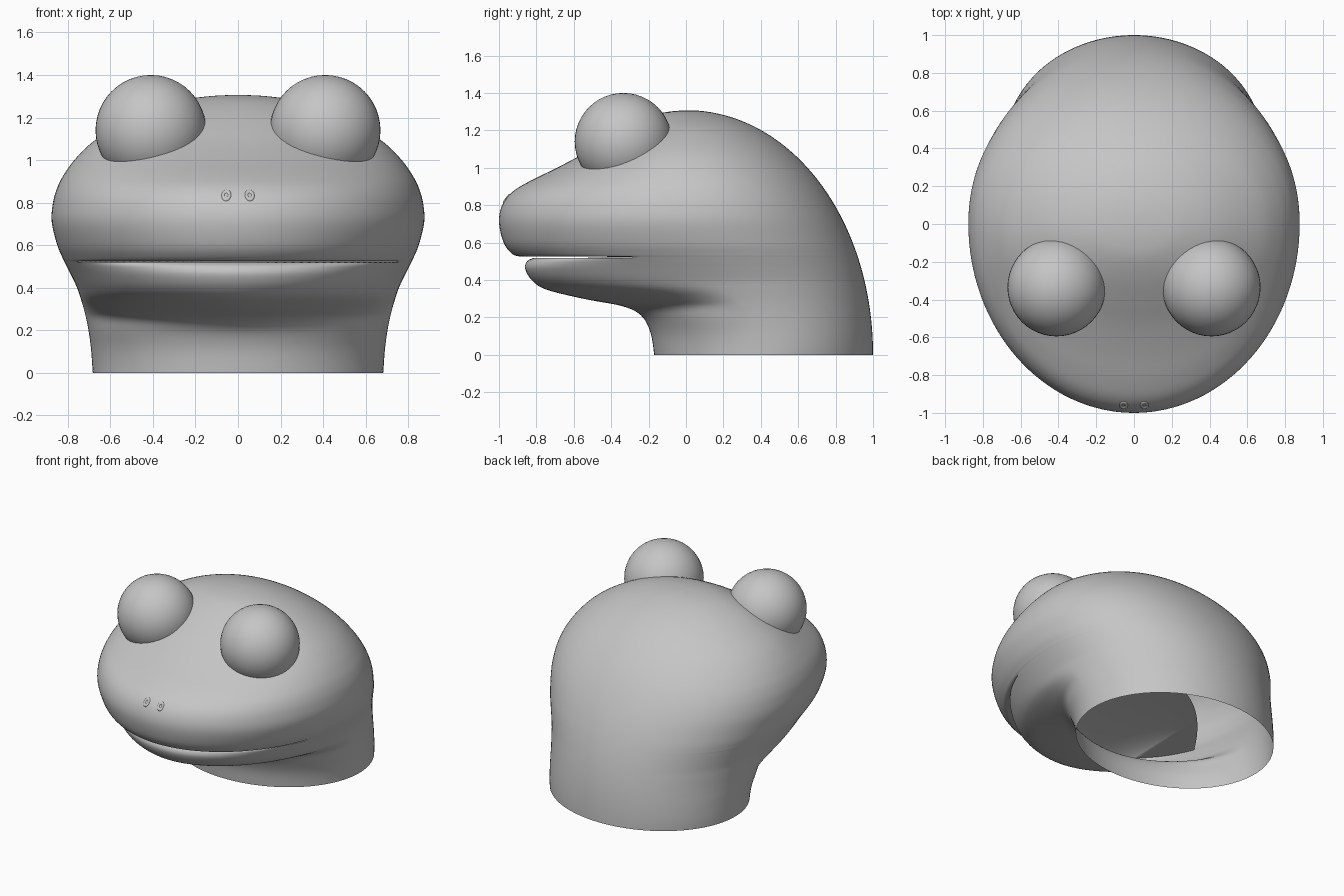
import bpy
import bmesh
import math
from mathutils import Vector

cube = bpy.data.objects.get("Cube")
if cube:
    bpy.data.objects.remove(cube, do_unlink=True)

SEGMENTS = 128
STEPS = 5
TOP = 1.308

# Single grey skin colour
skin = bpy.data.materials.new("grey_skin")
skin.use_nodes = True
grey = (0.56, 0.56, 0.56, 1)
skin.diffuse_color = grey
skin.node_tree.nodes["Principled BSDF"].inputs["Base Color"].default_value = grey

# Level sections: height, front y, half width, pull into the mouth
NECK_AND_JAW = [
    (0.00, -0.17, 0.683, 0),
    (0.12, -0.19, 0.692, 0),
    (0.21, -0.24, 0.705, 0),
    (0.26, -0.34, 0.715, 0),
    (0.30, -0.55, 0.725, 0),
    (0.35, -0.75, 0.74, 0),
    (0.40, -0.825, 0.757, 0),
    (0.46, -0.86, 0.785, 0),
    (0.50, -0.885, 0.805, 0.03),
    (0.518, -0.90, 0.814, 0.07),
]
MOUTH_FOLD = (0.522, -0.903, 0.816, 1)
UPPER_HEAD = [
    (0.526, -0.907, 0.818, 0.013),
    (0.54, -0.93, 0.825, 0),
    (0.60, -0.975, 0.85, 0),
    (0.71, -1.00, 0.876, 0),
    (0.80, -0.983, 0.87, 0),
    (0.87, -0.93, 0.85, 0),
    (0.93, -0.833, 0.82, 0),
    (1.00, -0.69, 0.77, 0),
    (1.08, -0.54, 0.69, 0),
    (1.16, -0.41, 0.57, 0),
    (1.23, -0.29, 0.43, 0),
    (1.28, -0.18, 0.27, 0),
    (1.30, -0.09, 0.14, 0),
    (1.307, -0.01, 0.01, 0),
]


def smoothstep(low, high, value):
    t = min(max((value - low) / (high - low), 0), 1)
    return t * t * (3 - 2 * t)


def smooth_rows(rows):
    """Refine section rows with a Catmull-Rom spline."""
    out = []
    for i in range(len(rows) - 1):
        quad = [rows[max(i - 1, 0)], rows[i], rows[i + 1], rows[min(i + 2, len(rows) - 1)]]
        for s in range(STEPS):
            t = s / STEPS
            out.append([b + 0.5 * t * (c - a + t * (2 * a - 5 * b + 4 * c - d
                        + t * (3 * (b - c) + d - a))) for a, b, c, d in zip(*quad)])
    return out + [rows[-1]]


def add_ring(bm, row):
    """Front and back half superellipses meeting at the widest point."""
    z, front, width, pull = row
    middle = 0.41 * (1 - smoothstep(0, 0.75, z))
    back = (1 - (z / TOP) ** 2.02) ** (1 / 2.02)
    front_power = 2 - 0.36 * math.exp(-((z - 0.29) / 0.065) ** 2)
    back_power = 2 + 0.1 * math.sin(math.pi * z / TOP)
    ring = []
    for k in range(SEGMENTS):
        a = math.tau * k / SEGMENTS
        c, s = math.cos(a), math.sin(a)
        power, reach = (back_power, back - middle) if s > 0 else (front_power, middle - front)
        x = width * math.copysign(abs(c) ** (2 / power), c)
        y = middle + reach * math.copysign(abs(s) ** (2 / power), s)
        # The mouth pocket runs back into the throat and closes at its corners
        throat = -0.28 + 0.58 * max(0, 1 - (x / 0.75) ** 2)
        y += (throat - y) * pull * smoothstep(0.26, 0.34, -y)
        ring.append(bm.verts.new((x, y, z)))
    return ring


def finish(obj):
    obj.data.materials.append(skin)
    bpy.ops.object.select_all(action="DESELECT")
    obj.select_set(True)
    bpy.context.view_layer.objects.active = obj
    bpy.ops.object.shade_smooth_by_angle(angle=math.radians(60))


# Hollow head and neck with a mouth fold, open below
bm = bmesh.new()
rows = smooth_rows(NECK_AND_JAW) + [MOUTH_FOLD] + smooth_rows(UPPER_HEAD)
rings = [add_ring(bm, row) for row in rows]
for low, high in zip(rings, rings[1:]):
    for k in range(SEGMENTS):
        n = (k + 1) % SEGMENTS
        bm.faces.new((low[k], low[n], high[n], high[k]))
bm.faces.new(rings[-1])
mesh = bpy.data.meshes.new("head")
bm.to_mesh(mesh)
bm.free()
head = bpy.data.objects.new("head", mesh)
bpy.context.collection.objects.link(head)
finish(head)

# Mirrored eyes and nostril rims
for side, label in ((1, "left"), (-1, "right")):
    bpy.ops.mesh.primitive_uv_sphere_add(segments=48, ring_count=24, radius=0.26,
                                         location=(side * 0.41, -0.335, 1.14))
    eye = bpy.context.object
    eye.name = label + "_eye"
    finish(eye)

    bpy.ops.mesh.primitive_torus_add(major_segments=24, minor_segments=10,
                                     major_radius=0.018, minor_radius=0.01,
                                     location=(side * 0.055, -0.957, 0.833))
    nostril = bpy.context.object
    nostril.name = label + "_nostril"
    outward = Vector((side * 0.1, -0.8, 0.6))
    nostril.rotation_euler = outward.to_track_quat("Z", "Y").to_euler()
    nostril.scale = (0.85, 1.2, 0.8)
    finish(nostril)
